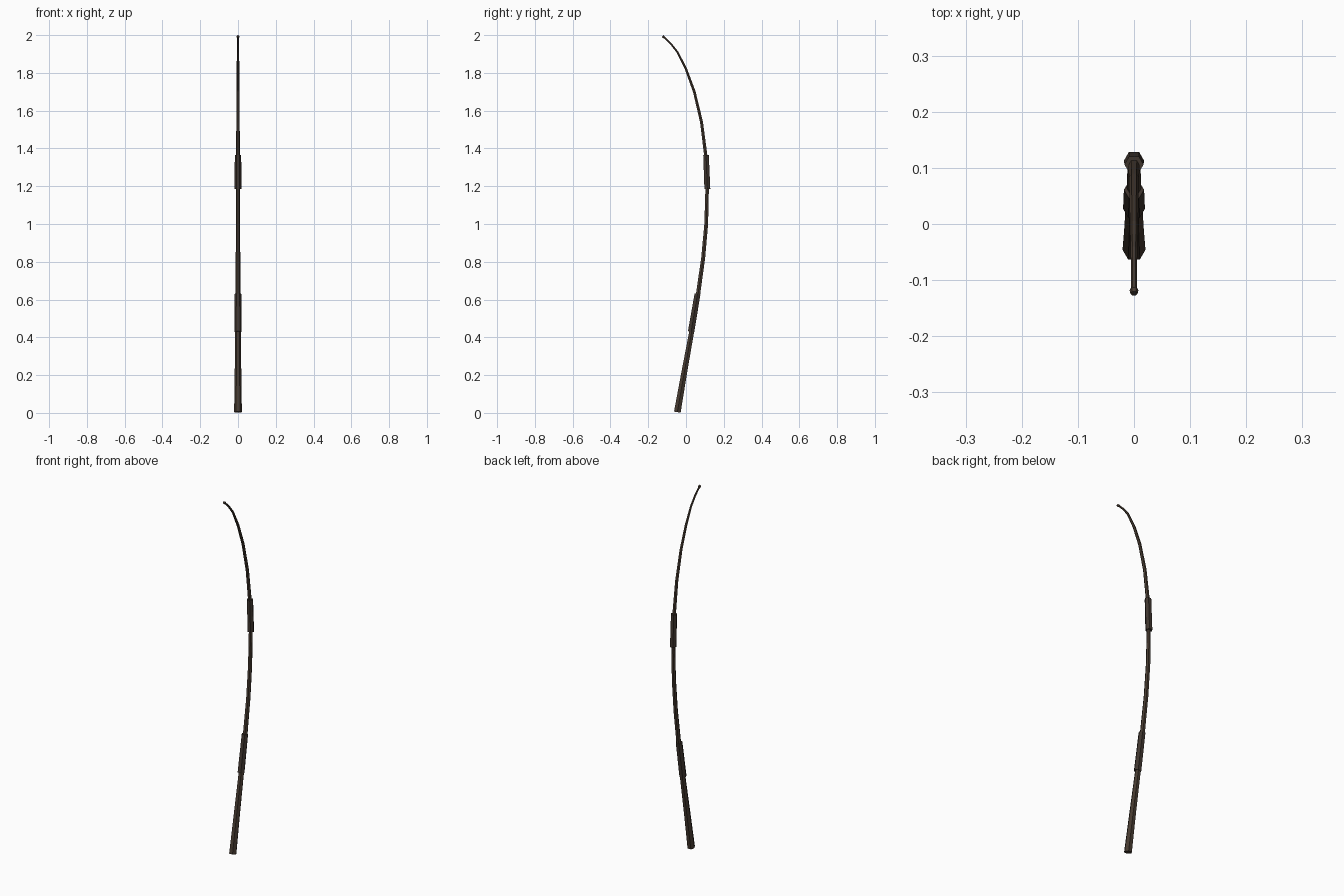
import bpy, math
from mathutils import Vector

if "Cube" in bpy.data.objects:
    bpy.data.objects.remove(bpy.data.objects["Cube"])


def material(name, rgb):
    m = bpy.data.materials.new(name)
    m.diffuse_color = (*rgb, 1)
    m.use_nodes = True
    m.node_tree.nodes["Principled BSDF"].inputs["Base Color"].default_value = m.diffuse_color
    return m


WOOD = material("dark brown wood", (0.062, 0.043, 0.030))
WRAP = material("dark leather wrap", (0.050, 0.036, 0.028))


def hex_tube(name, stations, mat):
    """Six-sided tube through (y, z, radius) stations in the YZ plane."""
    pts = [Vector((0, y, z)) for y, z, r in stations]
    verts, faces = [], []
    last = len(pts) - 1
    for i, p in enumerate(pts):
        t = (pts[min(i + 1, last)] - pts[max(i - 1, 0)]).normalized()
        n = Vector((0, t.z, -t.y))
        for k in range(6):
            a = math.tau * k / 6
            r = stations[i][2]
            verts.append(p + Vector((math.cos(a) * r, 0, 0)) + n * math.sin(a) * r)
    for i in range(last):
        for k in range(6):
            j = (k + 1) % 6
            faces.append((i * 6 + k, i * 6 + j, i * 6 + 6 + j, i * 6 + 6 + k))
    faces.append(tuple(range(5, -1, -1)))
    faces.append(tuple(last * 6 + k for k in range(6)))
    me = bpy.data.meshes.new(name)
    me.from_pydata(verts, [], faces)
    me.materials.append(mat)
    ob = bpy.data.objects.new(name, me)
    bpy.context.collection.objects.link(ob)
    return ob


# Tapering bent shaft
hex_tube("bent_shaft", [
    (-0.046, 0.004, 0.0205), (-0.010, 0.21, 0.0175), (0.030, 0.43, 0.0150),
    (0.064, 0.63, 0.0130), (0.091, 0.82, 0.0120), (0.107, 1.00, 0.0115),
    (0.112, 1.19, 0.0105), (0.105, 1.36, 0.0100), (0.082, 1.54, 0.0090),
    (0.044, 1.70, 0.0080), (0.000, 1.82, 0.0072), (-0.045, 1.91, 0.0060),
    (-0.080, 1.954, 0.0055), (-0.117, 1.990, 0.0050)], WOOD)

# Two grip wraps
hex_tube("lower_grip", [(0.027, 0.43, 0.0195), (0.061, 0.63, 0.0180)], WRAP)
hex_tube("upper_grip", [(0.113, 1.185, 0.0180), (0.106, 1.365, 0.0170)], WRAP)

# Knob at the tip
hex_tube("tip_knob", [(-0.114, 1.985, 0.0055), (-0.118, 1.990, 0.0080),
                      (-0.124, 1.995, 0.0065)], WOOD)
